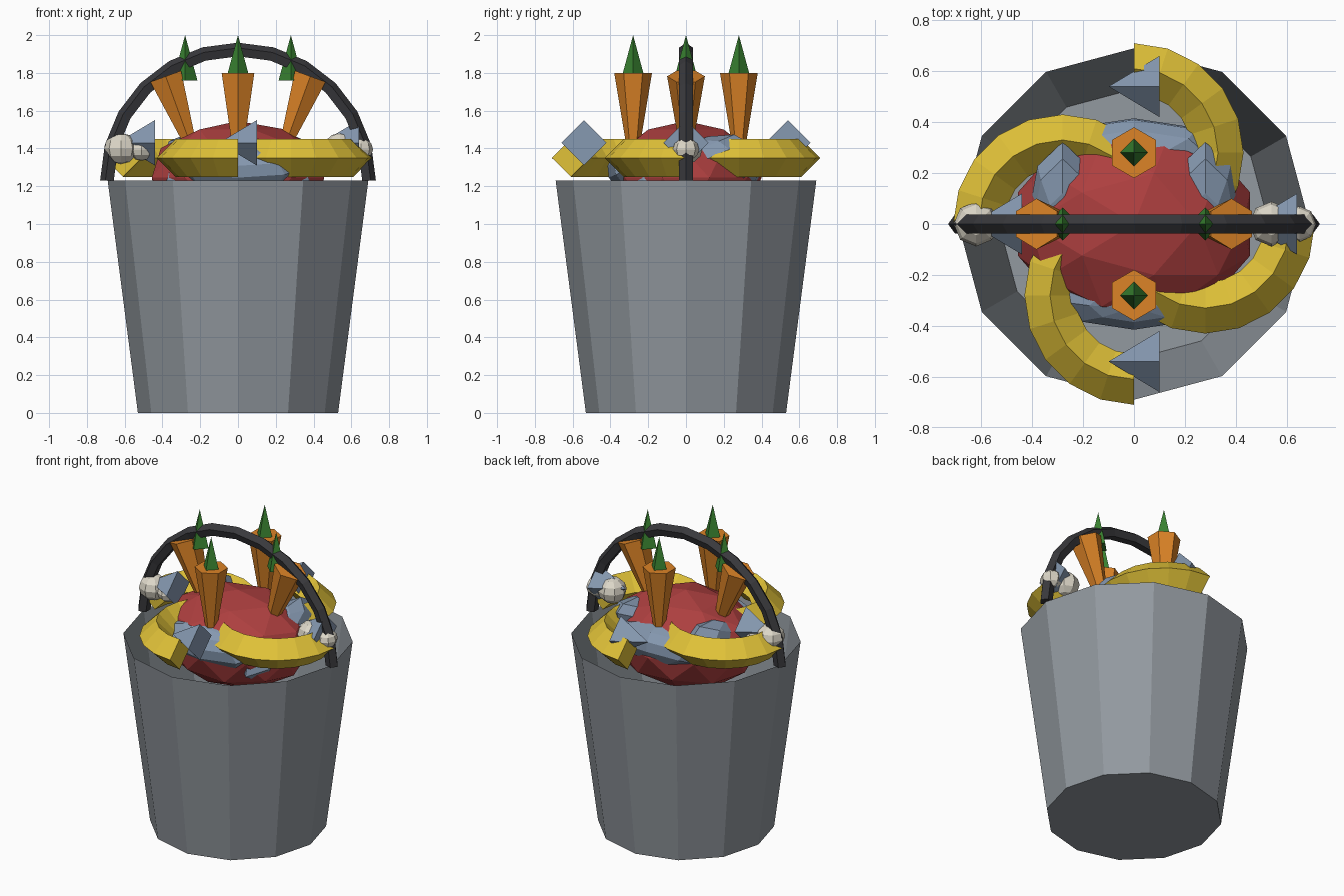
import bpy, bmesh
from math import sin, cos, pi
from mathutils import Matrix, Vector

if "Cube" in bpy.data.objects:
    bpy.data.objects.remove(bpy.data.objects["Cube"])


def material(name, rgb):
    m = bpy.data.materials.new(name)
    m.diffuse_color = (*rgb, 1)
    m.use_nodes = True
    m.node_tree.nodes["Principled BSDF"].inputs["Base Color"].default_value = m.diffuse_color
    return m


STEEL = material("steel", (0.29, 0.32, 0.35))
IRON = material("dark_iron", (0.04, 0.04, 0.045))
YELLOW = material("yellow", (0.75, 0.54, 0.04))
ORANGE = material("orange", (0.72, 0.23, 0.02))
GREEN = material("green", (0.04, 0.22, 0.03))
RED = material("red", (0.42, 0.05, 0.05))
BLUE = material("fish_blue", (0.24, 0.32, 0.44))
BONE = material("bone", (0.72, 0.68, 0.58))


def place(x, y, z, rot=Matrix(), scale=(1, 1, 1)):
    return Matrix.Translation((x, y, z)) @ rot @ Matrix.Diagonal((*scale, 1))


def finish(name, bm, mat, matrix):
    mesh = bpy.data.meshes.new(name)
    bm.transform(matrix)
    bm.to_mesh(mesh)
    bm.free()
    mesh.materials.append(mat)
    ob = bpy.data.objects.new(name, mesh)
    bpy.context.collection.objects.link(ob)
    return ob


def cone(name, mat, sides, r1, r2, depth, matrix):
    bm = bmesh.new()
    bmesh.ops.create_cone(bm, cap_ends=True, segments=sides, radius1=r1, radius2=r2, depth=depth)
    bmesh.ops.remove_doubles(bm, verts=bm.verts, dist=1e-5)
    return finish(name, bm, mat, matrix)


def ball(name, mat, matrix):
    bm = bmesh.new()
    bmesh.ops.create_uvsphere(bm, u_segments=8, v_segments=6, radius=1)
    return finish(name, bm, mat, matrix)


def half_ring(name, mat, R, r, steps, sides, matrix):
    bm = bmesh.new()
    rings = []
    for i in range(steps + 1):
        a = pi * i / steps
        ring = []
        for j in range(sides):
            b = 2 * pi * j / sides
            d = R + r * cos(b)
            ring.append(bm.verts.new((d * cos(a), d * sin(a), r * sin(b))))
        rings.append(ring)
    for p, q in zip(rings, rings[1:]):
        for j in range(sides):
            k = (j + 1) % sides
            bm.faces.new((p[j], p[k], q[k], q[j]))
    bm.faces.new(rings[0])
    bm.faces.new(rings[-1])
    bmesh.ops.recalc_face_normals(bm, faces=bm.faces)
    return finish(name, bm, mat, matrix)


def R(angle, axis):
    return Matrix.Rotation(angle, 4, axis)


# Open bucket: tapered wall and floor, no lid
bm = bmesh.new()
bmesh.ops.create_cone(bm, cap_ends=True, segments=12, radius1=0.53, radius2=0.69, depth=1.23)
top = [f for f in bm.faces if f.normal.z > 0.9]
bmesh.ops.delete(bm, geom=top, context='FACES_ONLY')
finish("bucket", bm, STEEL, place(0, 0, 0.615))

# Carrying handle
half_ring("handle", IRON, 0.69, 0.04, 12, 5, place(0, 0, 1.23, R(pi / 2, 'X')))

# Red heap in the middle
bm = bmesh.new()
bmesh.ops.create_icosphere(bm, subdivisions=2, radius=1)
finish("red_mound", bm, RED, place(0, 0, 1.245, scale=(0.48, 0.40, 0.30)))

# Four of each food around the mound
for i, name in enumerate(("right", "back", "left", "front")):
    a = i * pi / 2
    c, s = round(cos(a)), round(sin(a))
    x, y = 0.28 * c, 0.28 * s
    half_ring("banana_" + name, YELLOW, 0.33, 0.10, 10, 4, place(x, y, 1.35, R(a + pi, 'Z')))
    cone("carrot_" + name, ORANGE, 6, 0.0, 0.10, 0.6, place(x, y, 1.5, R(0.35 * c, 'Y')))
    cone("carrot_leaf_" + name, GREEN, 4, 0.065, 0, 0.24, place(x, y, 1.88))
    ball("fish_body_" + name, BLUE,
         place(x, y, 1.30, R(0.4, 'X') @ R(a + pi / 2, 'Z'), (0.35, 0.14, 0.12)))
    cone("fish_tail_" + name, BLUE, 4, 0.12, 0, 0.2,
         place(0.54 * c, 0.54 * s, 1.43, R(-pi / 2, 'Y')))

# Pale bones beside the handle ends
for name, x in (("left", -0.58), ("right", 0.58)):
    ball("bone_head_" + name, BONE, place(x - 0.04, 0, 1.40, scale=(0.088, 0.088, 0.082)))
    ball("bone_jaw_" + name, BONE, place(x + 0.07, 0, 1.395, scale=(0.065, 0.07, 0.06)))
